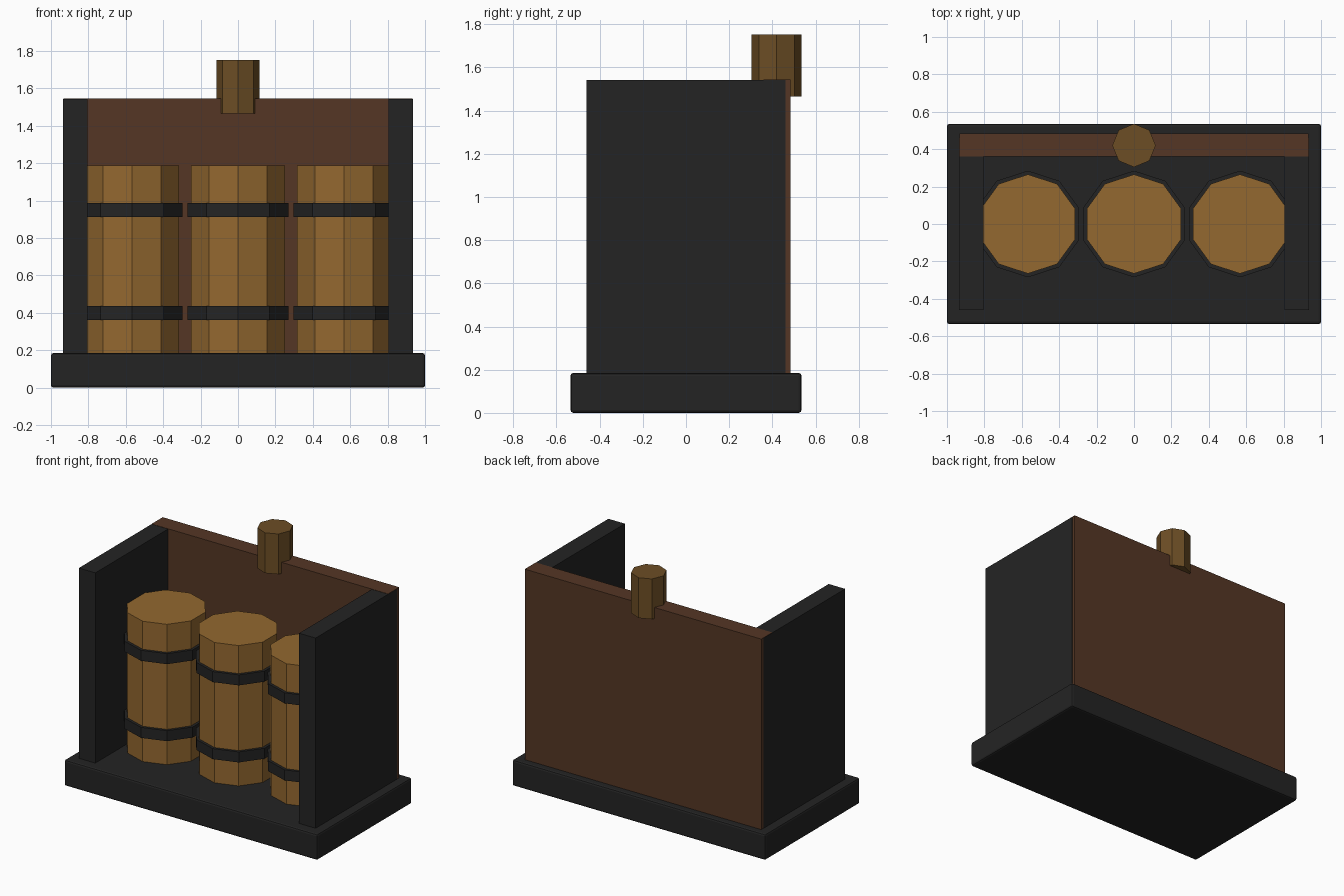
import bpy, math
from mathutils import Matrix

if "Cube" in bpy.data.objects:
    bpy.data.objects.remove(bpy.data.objects["Cube"])


def material(name, rgb):
    m = bpy.data.materials.new(name)
    m.diffuse_color = (*rgb, 1)
    m.use_nodes = True
    m.node_tree.nodes["Principled BSDF"].inputs["Base Color"].default_value = m.diffuse_color
    return m


DARK = material("dark iron", (0.0175, 0.0175, 0.0175))
OAK = material("oak", (0.292, 0.138, 0.029))
PANEL = material("brown panel", (0.09, 0.037, 0.018))
PEG = material("dark oak", (0.15, 0.075, 0.018))


def box(name, lo, hi, mat):
    bpy.ops.mesh.primitive_cube_add(size=1)
    o = bpy.context.object
    o.name = name
    size = [b - a for a, b in zip(lo, hi)]
    mid = [(a + b) / 2 for a, b in zip(lo, hi)]
    o.data.transform(Matrix.Translation(mid) @ Matrix.Diagonal((*size, 1)))
    o.data.materials.append(mat)
    return o


def prism(name, x, y, z0, z1, r, sides, mat):
    bpy.ops.mesh.primitive_cylinder_add(vertices=sides, radius=r, depth=z1 - z0,
                                        location=(x, y, (z0 + z1) / 2))
    o = bpy.context.object
    o.name = name
    o.data.materials.append(mat)
    return o


# Base slab with softened edges
base = box("base", (-1, -0.535, 0), (1, 0.535, 0.185), DARK)
bev = base.modifiers.new("soft edges", "BEVEL")
bev.width = 0.013
bev.segments = 2

# Side walls
for side, x0, x1 in (("left", -0.935, -0.805), ("right", 0.805, 0.935)):
    box(side + "_wall", (x0, -0.46, 0.175), (x1, 0.46, 1.543), DARK)

# Back panel, overlapping the ends of the walls
box("back_panel", (-0.934, 0.36, 0.175), (0.934, 0.485, 1.545), PANEL)

# Three hooped barrels
for label, x in (("left", -0.567), ("middle", 0), ("right", 0.567)):
    prism(label + "_barrel", x, 0, 0.175, 1.187, 0.265, 10, OAK)
    for part, z in (("lower", 0.362), ("upper", 0.912)):
        prism(f"{label}_{part}_hoop", x, 0, z, z + 0.075, 0.285, 10, DARK)

# Peg on the top of the back panel
prism("peg", 0, 0.42, 1.465, 1.753, 0.116, 8, PEG)
